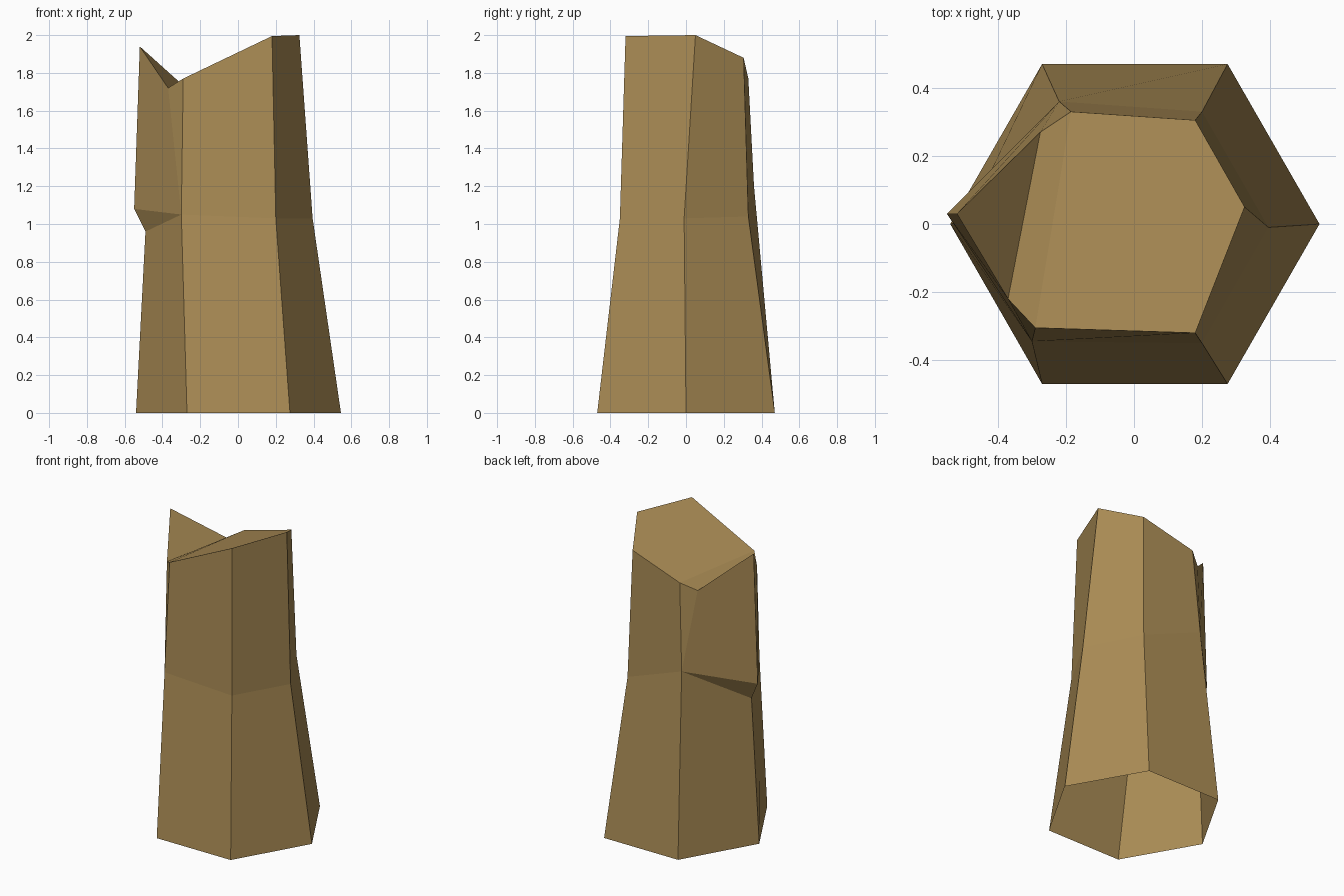
import bpy

# Corner order for each ring: right, back right, back left, left, front left, front right
base = [(.545, 0, 0), (.275, .47, 0), (-.27, .47, 0), (-.54, 0, 0), (-.27, -.47, 0), (.275, -.47, 0)]
waist = [(.395, -.01, 1.03), (.2, .33, 1.04), (-.22, .36, 1.2), (-.49, .01, .96), (-.3, -.345, 1.05), (.2, -.35, 1.03)]
# Broken rim: right, back right, back left, back notch, spike tip, front notch, front left, front right
rim = [(.325, .05, 2), (.18, .305, 1.88), (-.185, .33, 1.77), (-.275, .27, 1.72),
       (-.52, .03, 1.94), (-.37, -.22, 1.72), (-.29, -.305, 1.77), (.18, -.32, 1.995)]
lip = [(-.55, .03, 1.08)]  # overhang under the spike
verts = base + waist + rim + lip

# Flared lower walls, open underneath
faces = [(i, (i + 1) % 6, 6 + (i + 1) % 6, 6 + i) for i in range(6)]
# Upper walls on the four plain sides
faces += [(6, 7, 13, 12), (7, 8, 14, 13), (10, 11, 19, 18), (11, 6, 12, 19)]
# Overhanging splinter on the left
faces += [(8, 9, 20), (9, 10, 20), (8, 20, 16, 15), (8, 15, 14), (20, 10, 17, 16), (10, 18, 17)]
# Sloped top, notch and inner face of the splinter
faces += [(12, 13, 14, 18, 19), (14, 15, 17, 18), (15, 16, 17)]

mesh = bpy.data.meshes.new("broken_pillar")
mesh.from_pydata(verts, [], faces)
mesh.update()
pillar = bpy.data.objects.new("broken_pillar", mesh)
bpy.context.collection.objects.link(pillar)

mat = bpy.data.materials.new("brown")
mat.diffuse_color = (.4, .26, .09, 1)
mesh.materials.append(mat)
